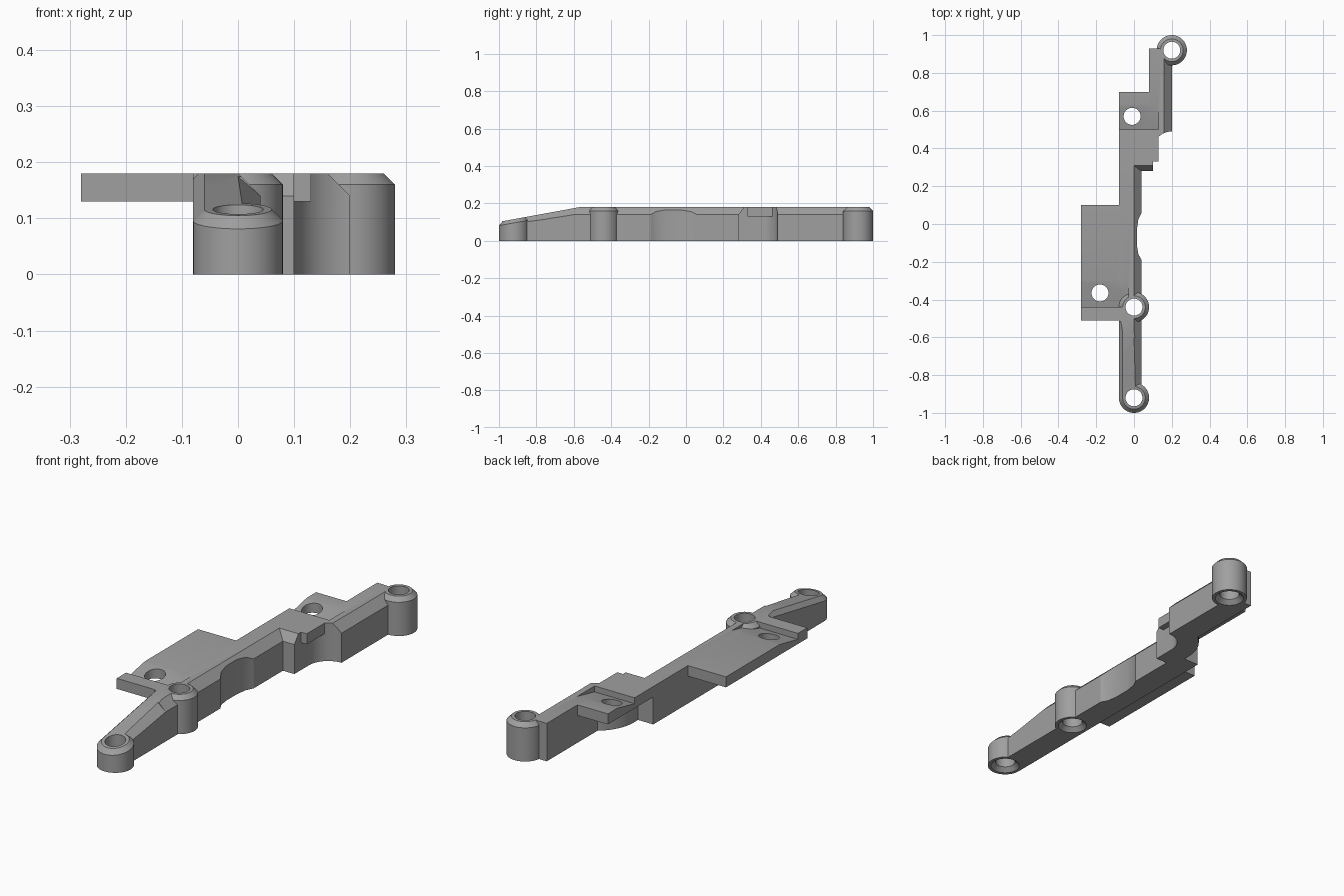
import bpy, bmesh, math
from mathutils import Vector

old = bpy.data.objects.get("Cube")
if old:
    bpy.data.objects.remove(old)

grey = bpy.data.materials.new("mid_grey")
grey.use_nodes = True
colour = (0.35, 0.35, 0.35, 1)
grey.diffuse_color = colour
grey.node_tree.nodes["Principled BSDF"].inputs["Base Color"].default_value = colour

TOP, PLATE = 0.18, 0.13
HOLE, POST = 0.045, 0.08


def finish(name, bm):
    bmesh.ops.recalc_face_normals(bm, faces=bm.faces)
    mesh = bpy.data.meshes.new(name)
    bm.to_mesh(mesh)
    bm.free()
    mesh.materials.append(grey)
    ob = bpy.data.objects.new(name, mesh)
    bpy.context.collection.objects.link(ob)
    return ob


def prism(name, outline, z0, z1):
    bm = bmesh.new()
    face = bm.faces.new([bm.verts.new((x, y, z0)) for x, y in outline])
    up = bmesh.ops.extrude_face_region(bm, geom=[face])["geom"]
    bmesh.ops.translate(bm, vec=(0, 0, z1 - z0),
                        verts=[v for v in up if isinstance(v, bmesh.types.BMVert)])
    return finish(name, bm)


def box(name, x0, x1, y0, y1, z0=PLATE, z1=TOP):
    return prism(name, [(x0, y0), (x1, y0), (x1, y1), (x0, y1)], z0, z1)


def hull(name, points):
    bm = bmesh.new()
    verts = [bm.verts.new(p) for p in points]
    bmesh.ops.convex_hull(bm, input=verts)
    return finish(name, bm)


def lathe(name, x, y, rings, slope=0, n=48):
    """Stack of rings (radius, z); the upper rings can tilt along y."""
    bm = bmesh.new()
    loops = []
    for r, z in rings:
        tilt = slope if z > 0.05 else 0
        loops.append([bm.verts.new((x + r * math.cos(a), y + r * math.sin(a),
                                    z + tilt * r * math.sin(a)))
                      for a in (math.tau * i / n for i in range(n))])
    for low, high in zip(loops, loops[1:]):
        for i in range(n):
            j = (i + 1) % n
            bm.faces.new((low[i], low[j], high[j], high[i]))
    bm.faces.new(loops[0])
    bm.faces.new(loops[-1])
    return finish(name, bm)


def combine(base, tool, operation):
    mod = base.modifiers.new("combine", "BOOLEAN")
    mod.object, mod.operation, mod.solver = tool, operation, "EXACT"
    graph = bpy.context.evaluated_depsgraph_get()
    base.data = bpy.data.meshes.new_from_object(base.evaluated_get(graph))
    base.modifiers.clear()
    bpy.data.objects.remove(tool)


def arc(cx, cy, r, a0, a1, n=16):
    angles = [math.radians(a0 + (a1 - a0) * i / n) for i in range(n + 1)]
    return [(cx + r * math.cos(a), cy + r * math.sin(a)) for a in angles]


# Main rail, with the curved neck and the shallow side hollow
outline = [(-0.08, -0.92), (0.04, -0.92), (0.04, -0.19), (0.023, -0.16),
           (0.015, -0.11), (0.015, -0.03), (0.023, 0.025), (0.04, 0.06),
           (0.04, 0.28), (0.10, 0.28)]
outline += arc(0.2, 0.39, 0.1, 180, 90)
outline += [(0.2, 0.92), (0.12, 0.93), (0.08, 0.93)]
outline += arc(0.2, 0.39, 0.2, 127, 180)
outline += [(0, 0.36), (-0.08, 0.36)]
body = prism("bracket_body", outline, 0, TOP)

# Thin mounting plates
combine(body, box("wide_plate", -0.28, -0.02, -0.51, 0.10), "UNION")
combine(body, box("rear_plate", -0.08, 0.13, 0.33, 0.70), "UNION")

# Sloping top of the front arm
SLOPE = 0.183


def arm_top(y):
    return TOP + SLOPE * (y + 0.57)


combine(body, hull("arm_cutter", [(x, y, z) for x in (-0.2, 0.2) for y, z in
        ((-1.1, arm_top(-1.1)), (-0.57, TOP), (-0.5, arm_top(-0.5)), (-1.1, 0.3))]), "DIFFERENCE")

# Chamfer of the front rail, ending in a slanted face on the block
section = ((-0.02, 0.20), (0.15, 0.20), (0.15, 0.14), (0.04, 0.14), (0.06, 0.12))
combine(body, hull("rail_cutter", [(x, y, z) for x, z in section[:4]
        for y in (-0.6, 0.28 + (z - 0.14) * 0.75)]), "DIFFERENCE")

# Chamfer of the rear rail
combine(body, hull("rear_cutter", [(x, y, z) for x, z in ((0.14, 0.20), (0.22, 0.20), (0.22, 0.12))
        for y in (0.4, 1)]), "DIFFERENCE")


# Chamfers on both sides of the front arm
def arm_chamfer(stations):
    points = []
    for y, px, pz, qx, qz in stations:
        p, q = Vector((px, y, pz)), Vector((qx, y, qz))
        a, b = p + (p - q), q + (q - p)
        points += [a, b, Vector((b.x, y, a.z))]
    combine(body, hull("arm_chamfer_cutter", points), "DIFFERENCE")


arm_chamfer([(-0.6, 0, arm_top(-0.6), 0.04, 0.14), (-1, 0.015, arm_top(-1), 0.04, 0.083)])
arm_chamfer([(y, -0.06, arm_top(y), -0.08, arm_top(y) - 0.02) for y in (-0.515, -1)])

# Ramped screw pockets
for x0, x1, y0, y1 in ((-0.3, -0.03, -0.44, -0.30), (-0.1, 0.13, 0.50, 0.63)):
    combine(body, hull("pocket_cutter", [(x, y, z) for x in (x0, x1) for y, z in
            ((y0, 0.152), (y0, 0.2), (y1, TOP), (y1, 0.2))]), "DIFFERENCE")

# Chamfered posts, then their holes countersunk from below
posts = [(0, -0.92, arm_top(-0.92), SLOPE), (0, -0.44, TOP, 0), (0.2, 0.92, TOP, 0)]
for x, y, top, slope in posts:
    combine(body, lathe("post", x, y, [(POST, 0), (POST, top - 0.02), (0.06, top)], slope), "UNION")
for x, y, top, slope in posts:
    combine(body, lathe("hole_cutter", x, y, [(0.069, -0.004), (0.065, 0), (HOLE, 0.02),
                                              (HOLE, 0.25)]), "DIFFERENCE")
for x, y in ((-0.18, -0.365), (-0.01, 0.57)):
    combine(body, lathe("hole_cutter", x, y, [(HOLE, 0.1), (HOLE, 0.25)]), "DIFFERENCE")

# One colour, smooth curves with crisp edges
body.data.materials.clear()
body.data.materials.append(grey)
for poly in body.data.polygons:
    poly.material_index = 0
bpy.ops.object.select_all(action="DESELECT")
body.select_set(True)
bpy.context.view_layer.objects.active = body
bpy.ops.object.shade_smooth_by_angle(angle=math.radians(25))
